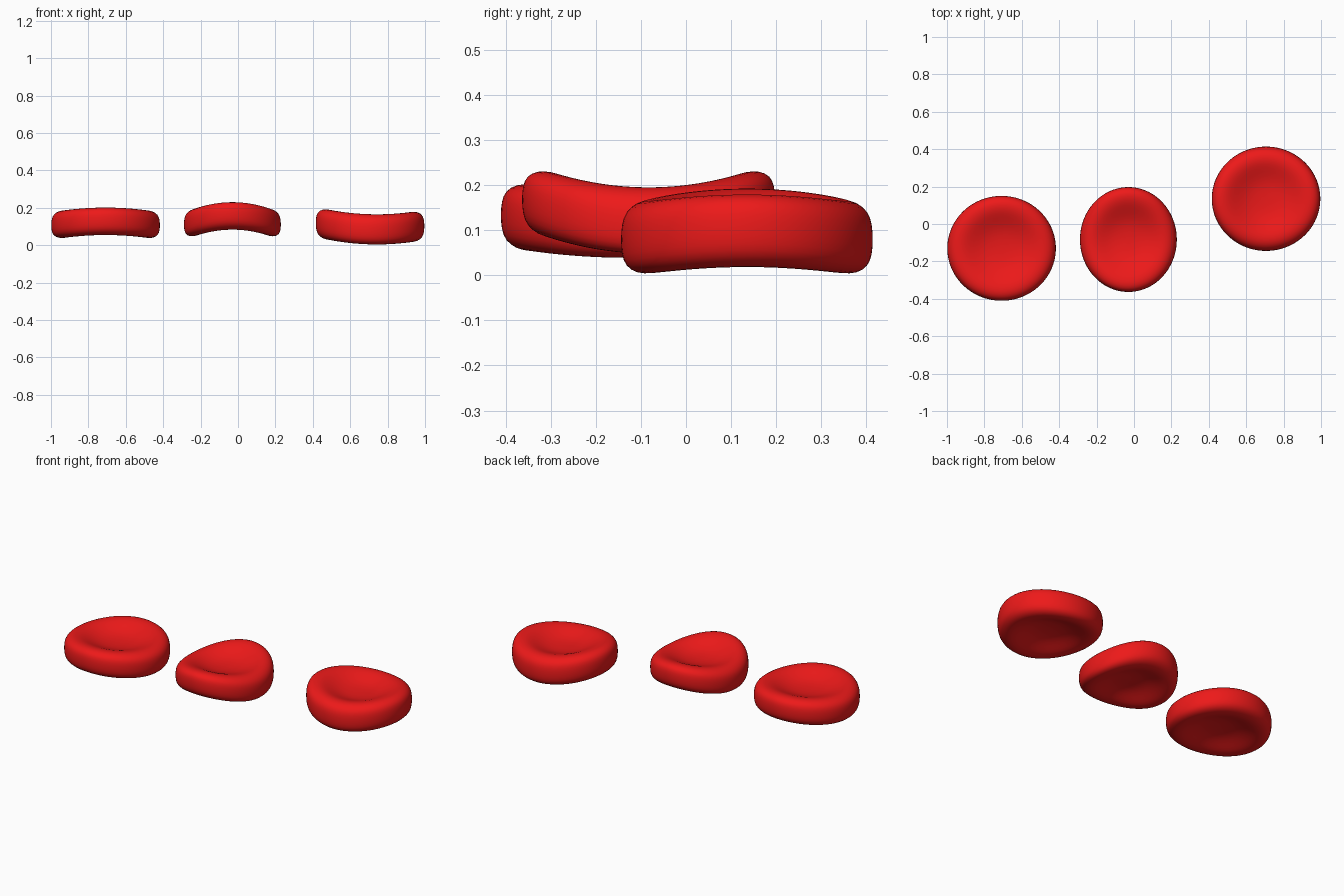
import bpy, bmesh, math

if "Cube" in bpy.data.objects:
    bpy.data.objects.remove(bpy.data.objects["Cube"])

mat = bpy.data.materials.new("cell_red")
mat.diffuse_color = (0.85, 0.01, 0.01, 1)
mat.use_nodes = True
mat.node_tree.nodes["Principled BSDF"].inputs["Base Color"].default_value = mat.diffuse_color

# upper half of the biconcave cross-section (radius, height), unit rim height
HALF = [(0.05, 0.42), (0.10, 0.50), (0.15, 0.74), (0.19, 0.95), (0.22, 1.02),
        (0.25, 0.98), (0.275, 0.76), (0.284, 0.42)]
PROFILE = HALF + [(0.286, 0.0)] + [(r, -h) for r, h in reversed(HALF)]
R, SEG = 0.286, 48


def blood_cell(name, loc, sx, sy, half, saddle, tilt):
    """Revolved disc, bent into a saddle (+ raises the y ends) and leaned in x."""
    bm = bmesh.new()

    def vert(x, y, h):
        u, v = x / R, y / R
        z = half * h + saddle * (v * v - u * u) + tilt * u
        return bm.verts.new((loc[0] + x * sx, loc[1] + y * sy, loc[2] + z))

    rings = [[vert(r * math.cos(2 * math.pi * i / SEG),
                   r * math.sin(2 * math.pi * i / SEG), h) for i in range(SEG)]
             for r, h in PROFILE]
    for a, b in zip(rings, rings[1:]):
        for i in range(SEG):
            j = (i + 1) % SEG
            bm.faces.new((a[i], b[i], b[j], a[j]))
    # dimple centres
    for ring, h in ((rings[0], 0.40), (rings[-1], -0.40)):
        c = vert(0, 0, h)
        for i in range(SEG):
            bm.faces.new((c, ring[i], ring[(i + 1) % SEG]))
    bmesh.ops.recalc_face_normals(bm, faces=bm.faces)
    me = bpy.data.meshes.new(name)
    bm.to_mesh(me)
    bm.free()
    me.materials.append(mat)
    me.shade_smooth()
    ob = bpy.data.objects.new(name, me)
    bpy.context.collection.objects.link(ob)
    sub = ob.modifiers.new("smooth", 'SUBSURF')
    sub.levels = sub.render_levels = 1


blood_cell("left_cell", (-0.708, -0.13, 0.12), 1.02, 0.985, 0.073, 0.013, 0.0)
blood_cell("middle_cell", (-0.03, -0.083, 0.139), 0.91, 0.985, 0.072, 0.029, 0.0)
blood_cell("right_cell", (0.706, 0.135, 0.095), 1.02, 0.98, 0.08, -0.016, -0.008)
